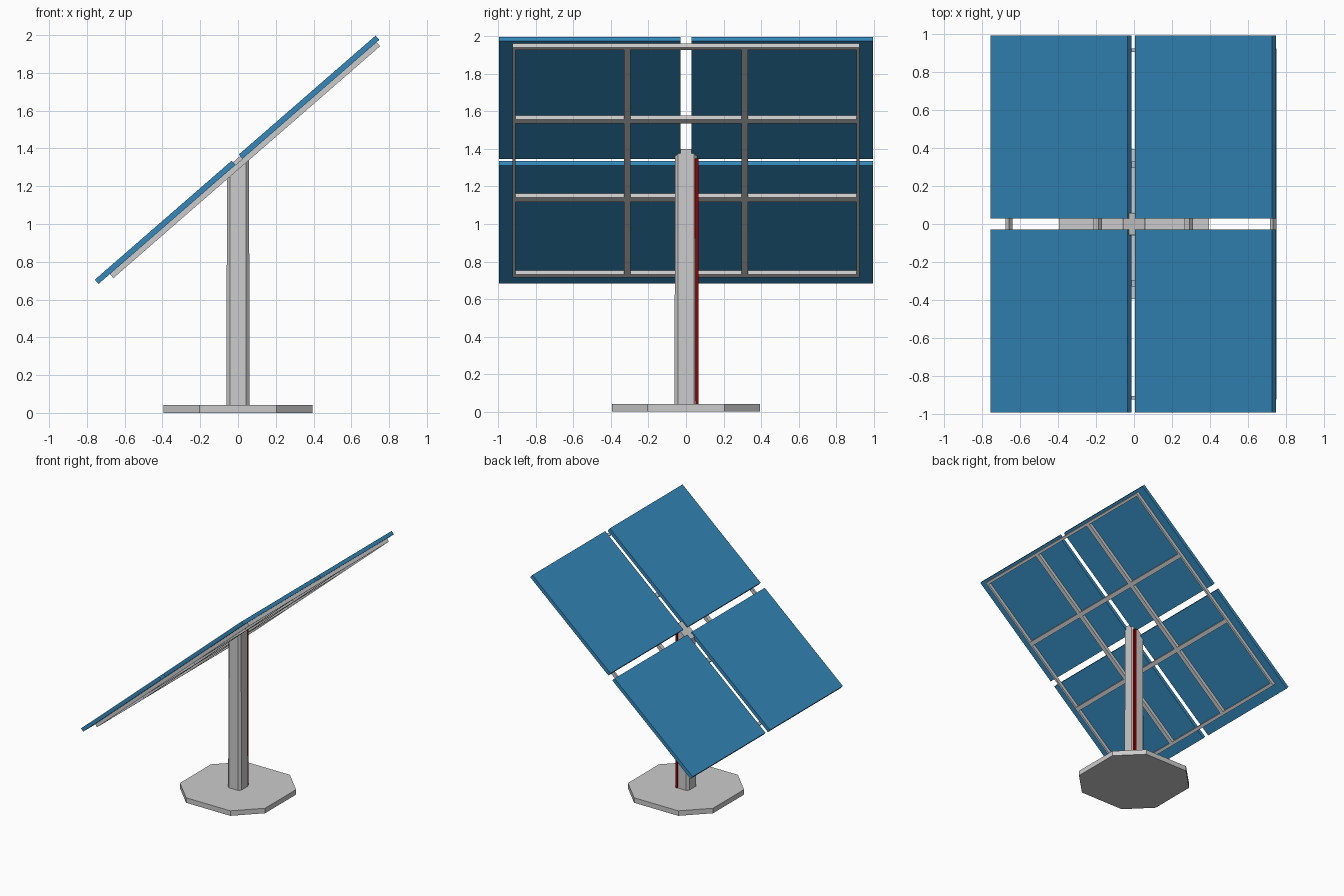
import bpy, bmesh, math
from mathutils import Matrix, Vector

if "Cube" in bpy.data.objects:
    bpy.data.objects.remove(bpy.data.objects["Cube"])

TILT = math.radians(41)
CENTRE = Vector((-0.005, 0, 1.34))
# local x runs up the slope, local z is the panel normal
TILTED = Matrix.Translation(CENTRE) @ Matrix.Rotation(-TILT, 4, 'Y')


def material(name, colour):
    mat = bpy.data.materials.new(name)
    mat.diffuse_color = (*colour, 1)
    mat.use_nodes = True
    mat.node_tree.nodes["Principled BSDF"].inputs["Base Color"].default_value = mat.diffuse_color
    return mat


def add_object(name, bm, mat=None):
    bmesh.ops.recalc_face_normals(bm, faces=bm.faces)
    mesh = bpy.data.meshes.new(name)
    bm.to_mesh(mesh)
    bm.free()
    if mat:
        mesh.materials.append(mat)
    obj = bpy.data.objects.new(name, mesh)
    bpy.context.collection.objects.link(obj)
    return obj


def box(bm, centre, size):
    bmesh.ops.create_cube(bm, size=1, matrix=Matrix.Translation(centre) @ Matrix.Diagonal((*size, 1)))


def octagon_prism(half, side, z0, z1, top_scale=1.0, top=None):
    """Square prism with cut corners; 'top' may give a sloping top height."""
    pts = [(half, -side), (half, side), (side, half), (-side, half),
           (-half, side), (-half, -side), (-side, -half), (side, -half)]
    bm = bmesh.new()
    low = [bm.verts.new((x, y, z0)) for x, y in pts]
    high = []
    for x, y in pts:
        x, y = x * top_scale, y * top_scale
        high.append(bm.verts.new((x, y, top(x) if top else z1)))
    bm.faces.new(low)
    bm.faces.new(high)
    for i in range(8):
        j = (i + 1) % 8
        bm.faces.new((low[i], low[j], high[j], high[i]))
    return bm


def slope_height(x, w=0.004):
    return CENTRE.z + (x - CENTRE.x) * math.tan(TILT) + w / math.cos(TILT)


blue = material("panel_blue", (0.035, 0.25, 0.5))
red = material("cable_red", (0.3, 0.0, 0.0))

# Base plate and pole with a sloping top
add_object("base_plate", octagon_prism(0.395, 0.205, 0, 0.042))
add_object("pole", octagon_prism(0.061, 0.043, 0.04, 0, 0.96, slope_height))

# Cable strip up one corner of the pole
bm = bmesh.new()
box(bm, (0.042, 0.055, 0.695), (0.02, 0.022, 1.31))
add_object("cable_strip", bm, red)

# Four panels, separated by gaps
for i, u in enumerate((-0.505, 0.505)):
    for j, v in enumerate((-0.5125, 0.5125)):
        bm = bmesh.new()
        box(bm, (u, v, 0), (0.96, 0.965, 0.03))
        bm.transform(TILTED)
        add_object(f"panel_{i}{j}", bm, blue)

# Support grid under the panels
W = -0.029
T = 0.028
bm = bmesh.new()
for u, width in ((-0.892, 0.026), (-0.271, 0.035), (0.363, 0.035), (0.955, 0.022)):
    box(bm, (u, 0, W), (width, 1.85, T))
for v, width in ((0.312, 0.035), (0.917, 0.017)):
    for s in (-1, 1):
        box(bm, (0.0305, s * v, W), (1.87, width, T))
bm.transform(TILTED)
add_object("support_grid", bm)
